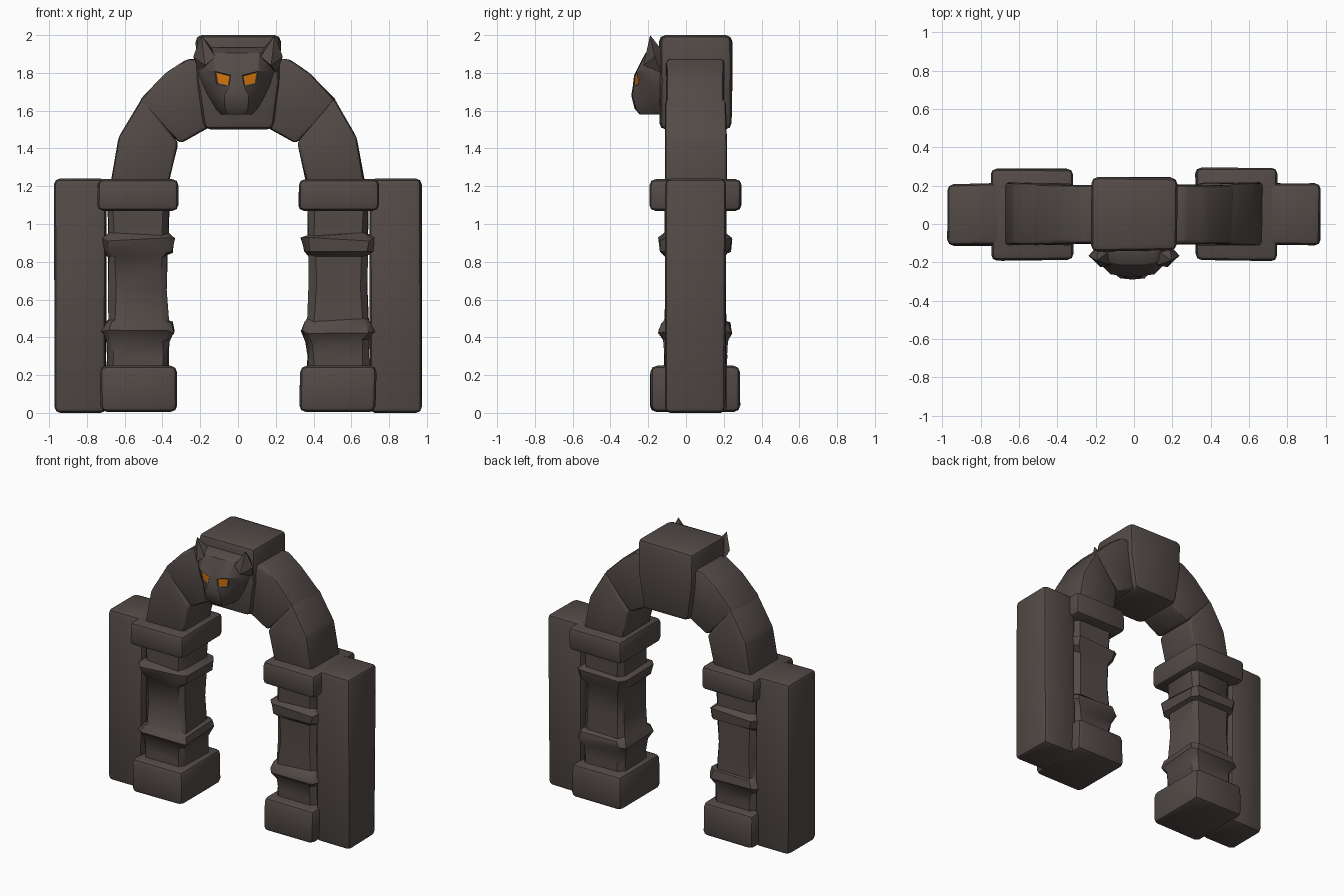
import bpy, bmesh, math, random
from mathutils import Vector

if "Cube" in bpy.data.objects:
    bpy.data.objects.remove(bpy.data.objects["Cube"])

random.seed(4)


def material(name, rgb):
    m = bpy.data.materials.new(name)
    m.diffuse_color = (*rgb, 1)
    m.use_nodes = True
    m.node_tree.nodes["Principled BSDF"].inputs["Base Color"].default_value = m.diffuse_color
    return m


STONE = material("dark stone", (0.085, 0.069, 0.063))
EYE = material("orange eye", (0.70, 0.19, 0.004))


def finish(name, bm, mats=(STONE,), angle=40):
    bmesh.ops.recalc_face_normals(bm, faces=bm.faces)
    me = bpy.data.meshes.new(name)
    bm.to_mesh(me)
    bm.free()
    for m in mats:
        me.materials.append(m)
    me.shade_smooth()
    me.set_sharp_from_angle(angle=math.radians(angle))
    ob = bpy.data.objects.new(name, me)
    bpy.context.collection.objects.link(ob)
    return ob


def jitter(a):
    return random.uniform(-a, a)


def stone(name, outline, y0, y1, bevel=0.03, wobble=0.005):
    """Rounded block: an x-z outline extruded along y, slightly uneven."""
    bm = bmesh.new()
    rings = [[bm.verts.new((x + jitter(wobble), y + jitter(wobble), z))
              for x, z in outline] for y in (y0, y1)]
    n = len(outline)
    bm.faces.new(rings[0])
    bm.faces.new(rings[1][::-1])
    for i in range(n):
        j = (i + 1) % n
        bm.faces.new((rings[0][i], rings[1][i], rings[1][j], rings[0][j]))
    bmesh.ops.recalc_face_normals(bm, faces=bm.faces)
    bmesh.ops.bevel(bm, geom=bm.edges[:], offset=bevel, segments=2,
                    profile=0.5, affect='EDGES')
    return finish(name, bm)


def block(name, s, x0, x1, y0, y1, z0, z1, bevel=0.03):
    return stone(name, [(s * x0, z0), (s * x1, z0), (s * x1, z1), (s * x0, z1)],
                 y0, y1, bevel)


def shaft(name, s):
    """Pillar with two swollen bands, lofted from chamfered square rings."""
    profile = [(0.20, .165), (0.30, .163), (0.38, .168), (0.43, .195), (0.475, .180),
               (0.49, .160), (0.66, .153), (0.83, .158), (0.855, .183), (0.92, .194),
               (0.945, .160), (1.10, .163)]
    bm = bmesh.new()
    rings = []
    for z, r in profile:
        c = r - 0.035
        pts = [(r, -c), (r, c), (c, r), (-c, r), (-r, c), (-r, -c), (-c, -r), (c, -r)]
        rings.append([bm.verts.new((s * 0.53 + x + jitter(.006), 0.05 + y + jitter(.006),
                                    z + jitter(.010))) for x, y in pts])
    for a, b in zip(rings, rings[1:]):
        for i in range(8):
            j = (i + 1) % 8
            bm.faces.new((a[i], a[j], b[j], b[i]))
    bm.faces.new(rings[0])
    bm.faces.new(rings[-1])
    return finish(name, bm)


# pillars, side slabs and arch stones on both sides
for s, side in ((-1, "left"), (1, "right")):
    block(side + "_slab", s, 0.70, 0.97, -0.11, 0.21, 0.0, 1.24)
    block(side + "_base", s, 0.325, 0.73, -0.19, 0.285, 0.005, 0.25, 0.035)
    block(side + "_capital", s, 0.32, 0.745, -0.19, 0.29, 1.07, 1.237)
    shaft(side + "_shaft", s)
    lower = [(.675, 1.19), (.63, 1.46), (.51, 1.67), (.315, 1.43), (.37, 1.19)]
    stone(side + "_lower_arch_stone", [(s * x, z) for x, z in lower], -0.11, 0.215, 0.02)
    upper = [(.525, 1.65), (.38, 1.80), (.265, 1.875), (.13, 1.87), (.12, 1.53), (.31, 1.425)]
    stone(side + "_upper_arch_stone", [(s * x, z) for x, z in upper], -0.105, 0.205, 0.022)

# keystone
stone("keystone", [(-.175, 1.50), (.185, 1.50), (.22, 1.75), (.225, 2.0),
                   (-.225, 2.0), (-.215, 1.75)], -0.14, 0.242, 0.035)

# cat head: rows from top to chin, each listing (x, y) from centre line outward
rows = [
    (1.935, 0, [(0, -.155), (.05, -.155), (.10, -.15), (.15, -.14), (.17, -.11)]),
    (1.905, 0, [(0, -.215), (.06, -.212), (.12, -.200), (.17, -.17), (.20, -.11)]),
    (1.780, .25, [(0, -.270), (.03, -.275), (.115, -.262), (.175, -.20), (.21, -.11)]),
    (1.720, .20, [(0, -.283), (.04, -.277), (.105, -.250), (.160, -.20), (.19, -.11)]),
    (1.680, 0, [(0, -.290), (.065, -.283), (.10, -.235), (.140, -.18), (.16, -.11)]),
    (1.610, 0, [(0, -.272), (.06, -.265), (.08, -.225), (.100, -.17), (.12, -.11)]),
    (1.580, 0, [(0, -.245), (.045, -.24), (.06, -.21), (.075, -.16), (.09, -.11)]),
]
CX = -0.008
bm = bmesh.new()
grid = []
for z, slope, pts in rows:
    full = [(-x, y) for x, y in pts[:0:-1]] + pts
    grid.append([bm.verts.new((CX + x, y, z + slope * min(abs(x), .12))) for x, y in full])
eyes = []
for r in range(len(grid) - 1):
    for c in range(8):
        f = bm.faces.new((grid[r][c], grid[r + 1][c], grid[r + 1][c + 1], grid[r][c + 1]))
        if r == 2 and c in (2, 5):
            eyes.append(f)
bm.faces.new(grid[0])
bm.faces.new(grid[-1])
bm.faces.new([g[0] for g in grid] + [g[-1] for g in reversed(grid)])
bmesh.ops.recalc_face_normals(bm, faces=bm.faces)
# eyes: sunken inset faces
bmesh.ops.inset_individual(bm, faces=eyes, thickness=0.008, depth=-0.004)
for f in eyes:
    f.material_index = 1
finish("cat_head", bm, (STONE, EYE), 30)

# ears
for s, side in ((-1, "left"), (1, "right")):
    bm = bmesh.new()
    for x, y, z in [(.195, -.190, 2.0), (.237, -.165, 1.885), (.205, -.130, 1.80),
                    (.175, -.225, 1.84), (.12, -.215, 1.885), (.13, -.145, 1.92),
                    (.19, -.135, 1.93)]:
        bm.verts.new((s * x, y, z))
    bmesh.ops.convex_hull(bm, input=bm.verts[:])
    finish(side + "_ear", bm, angle=30)
